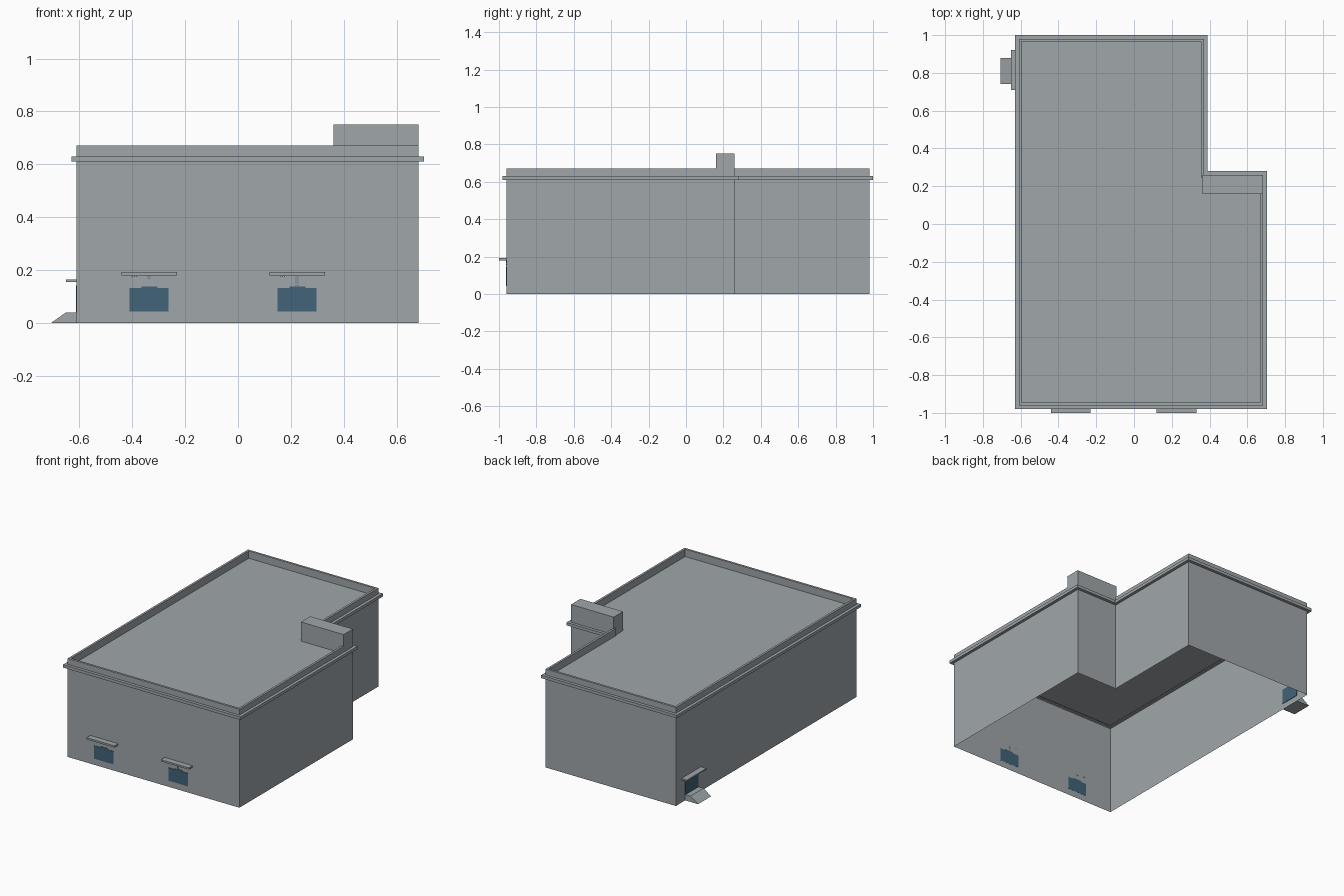
import bpy, bmesh

if "Cube" in bpy.data.objects:
    bpy.data.objects.remove(bpy.data.objects["Cube"])


def material(name, rgb):
    m = bpy.data.materials.new(name)
    m.diffuse_color = (*rgb, 1)
    m.use_nodes = True
    m.node_tree.nodes["Principled BSDF"].inputs["Base Color"].default_value = m.diffuse_color
    return m


GREY = material("concrete_grey", (0.35, 0.38, 0.40))
BLUE = material("glass_blue", (0.052, 0.125, 0.19))


def finish(name, bm, mat):
    bmesh.ops.recalc_face_normals(bm, faces=bm.faces)
    mesh = bpy.data.meshes.new(name)
    bm.to_mesh(mesh)
    bm.free()
    mesh.materials.append(mat)
    obj = bpy.data.objects.new(name, mesh)
    bpy.context.collection.objects.link(obj)
    return obj


def add_box(bm, x, y, z):
    verts = bmesh.ops.create_cube(bm, size=1)["verts"]
    for v in verts:
        v.co = [(a + b) / 2 + c * (b - a) for (a, b), c in zip((x, y, z), v.co)]


def box(name, x, y, z, mat=GREY):
    bm = bmesh.new()
    add_box(bm, x, y, z)
    return finish(name, bm, mat)


def footprint(d):
    """L-shaped plan, offset outwards by d."""
    l, r, f, b, nx, ny = -0.61 - d, 0.683 + d, -0.96 - d, 0.98 + d, 0.37 + d, 0.26 + d
    return [(l, f), (r, f), (r, ny), (nx, ny), (nx, b), (l, b)]


# Building shell, open below: wall, ledge, parapet and sunken roof
bm = bmesh.new()
loops = []
for d, z in [(0, 0), (0, 0.61), (0.02, 0.61), (0.02, 0.63), (0, 0.63),
             (0, 0.67), (-0.015, 0.67), (-0.015, 0.62)]:
    loops.append([bm.verts.new((x, y, z)) for x, y in footprint(d)])
for a, b in zip(loops, loops[1:]):
    for i in range(6):
        j = (i + 1) % 6
        bm.faces.new((a[i], a[j], b[j], b[i]))
bm.faces.new(loops[-1])
finish("building_shell", bm, GREY)

# Raised roof block beside the notch
box("roof_block", (0.362, 0.683), (0.16, 0.26), (0.62, 0.75))

# Front windows with ragged tops, glints above, and awnings
for side, x, column_z in (("left", -0.41, 0.166), ("right", 0.15, 0.14)):
    y = (-0.963, -0.9595)
    bm = bmesh.new()
    add_box(bm, (x, x + 0.147), y, (0.043, 0.131))
    add_box(bm, (x + 0.045, x + 0.105), y, (0.131, 0.138))
    dots = [(x + 0.008 + 0.008 * i, 0.173) for i in range(3)]
    z = column_z
    while z < 0.178:
        dots += [(x + 0.067, z), (x + 0.075, z)]
        z += 0.008
    for dx, dz in dots:
        add_box(bm, (dx, dx + 0.004), y, (dz, dz + 0.004))
    finish(side + "_window", bm, BLUE)
    box(side + "_awning", (x - 0.03, x + 0.18), (-1.0, -0.96), (0.18, 0.192))

# Side door, visible from both sides of the wall
box("side_door", (-0.613, -0.607), (0.74, 0.88), (0.04, 0.142), BLUE)
box("side_awning", (-0.65, -0.61), (0.71, 0.92), (0.154, 0.164))

# Door ramp extruded from a side profile
bm = bmesh.new()
profile = [(-0.707, 0), (-0.65, 0.04), (-0.61, 0.04), (-0.61, 0)]
near, far = [[bm.verts.new((x, y, z)) for x, z in profile] for y in (0.74, 0.88)]
bm.faces.new(near)
bm.faces.new(far)
for i in range(4):
    j = (i + 1) % 4
    bm.faces.new((near[i], near[j], far[j], far[i]))
finish("door_ramp", bm, GREY)
